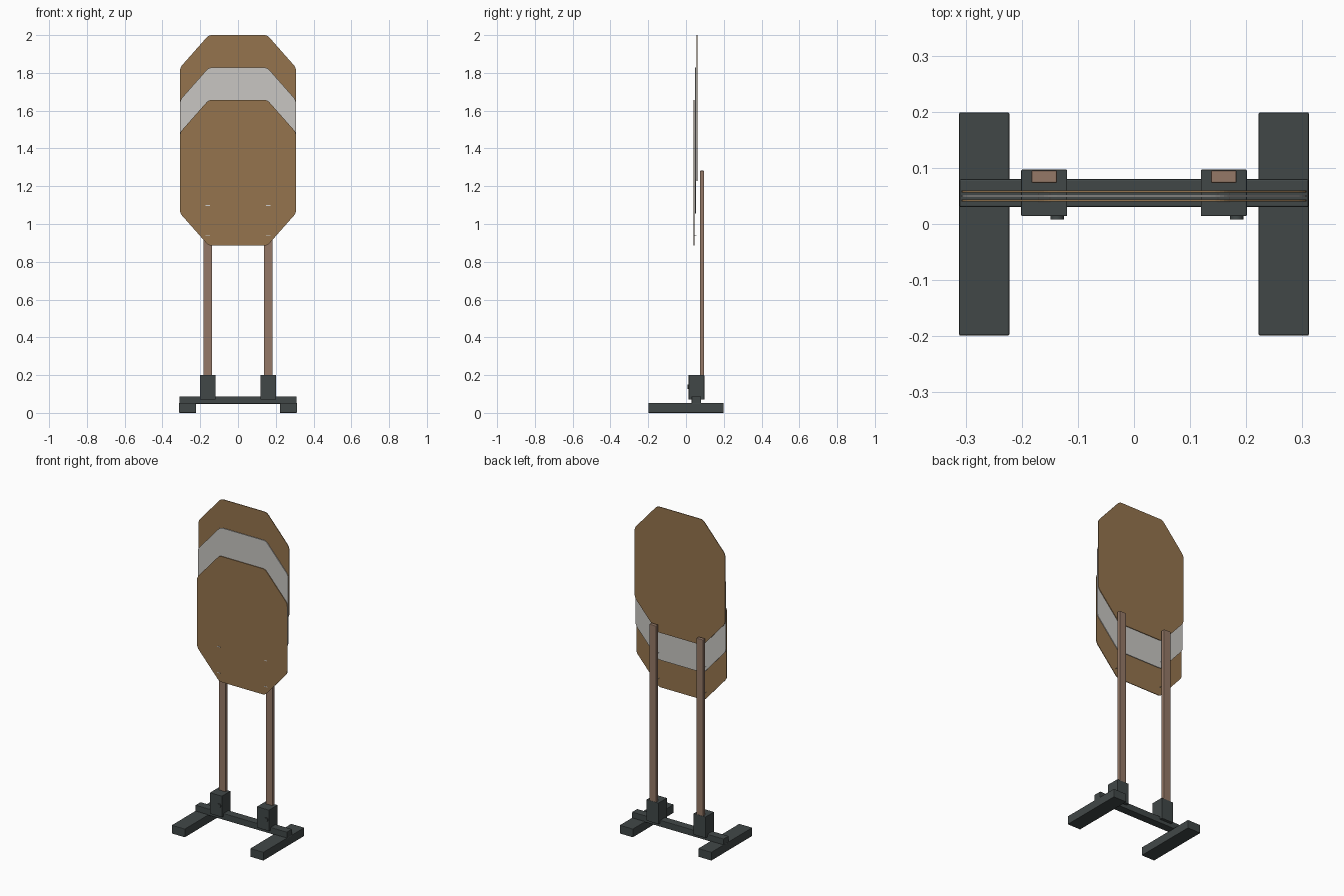
import bpy, bmesh, math
from mathutils import Vector

if "Cube" in bpy.data.objects:
    bpy.data.objects.remove(bpy.data.objects["Cube"])


def mat(name, rgb):
    m = bpy.data.materials.new(name)
    m.diffuse_color = (*rgb, 1)
    m.use_nodes = True
    m.node_tree.nodes["Principled BSDF"].inputs["Base Color"].default_value = m.diffuse_color
    return m


DARK = mat("dark grey metal", (0.053, 0.064, 0.064))
WOOD = mat("wood", (0.30, 0.19, 0.135))
CARD = mat("brown cardboard", (0.30, 0.175, 0.075))
WHITE = mat("white cardboard", (0.58, 0.565, 0.54))
STEEL = mat("staple steel", (0.62, 0.62, 0.62))


def finish(name, bm, m):
    bmesh.ops.recalc_face_normals(bm, faces=bm.faces)
    me = bpy.data.meshes.new(name)
    bm.to_mesh(me)
    bm.free()
    me.materials.append(m)
    ob = bpy.data.objects.new(name, me)
    bpy.context.collection.objects.link(ob)
    return ob


def box(name, lo, hi, m, bevel=0.0):
    bm = bmesh.new()
    bmesh.ops.create_cube(bm, size=1)
    for v in bm.verts:
        v.co = [(lo[i] + hi[i]) / 2 + v.co[i] * (hi[i] - lo[i]) for i in range(3)]
    if bevel:
        bmesh.ops.bevel(bm, geom=list(bm.edges), offset=bevel, segments=2,
                        profile=0.5, affect='EDGES')
    return finish(name, bm, m)


def plate(name, y, top, m):
    """Octagonal sheet with rounded corners, 0.772 tall."""
    h, t = 0.772, 0.004
    prof = [(-0.155, 0), (0.155, 0), (0.307, -0.172), (0.307, -h + 0.172),
            (0.155, -h), (-0.155, -h), (-0.307, -h + 0.172), (-0.307, -0.172)]
    pts = [Vector((x, z)) for x, z in prof]
    outline = []
    for i, p in enumerate(pts):
        a = p + (pts[i - 1] - p).normalized() * 0.018
        b = p + (pts[(i + 1) % 8] - p).normalized() * 0.018
        for k in range(5):
            s = k / 4
            outline.append(a * (1 - s) ** 2 + p * 2 * s * (1 - s) + b * s * s)
    bm = bmesh.new()
    f = bm.faces.new([bm.verts.new((q.x, y - t / 2, top + q.y)) for q in outline])
    ex = bmesh.ops.extrude_face_region(bm, geom=[f])
    bmesh.ops.translate(bm, vec=(0, t, 0),
                        verts=[e for e in ex["geom"] if isinstance(e, bmesh.types.BMVert)])
    return finish(name, bm, m)


# Base: two feet and a crossbar resting on them
for side, s in (("left", -1), ("right", 1)):
    c = s * 0.267
    box(side + "_foot", (c - 0.045, -0.199, 0), (c + 0.045, 0.199, 0.052), DARK, 0.003)
box("crossbar", (-0.311, 0.03, 0.048), (0.311, 0.08, 0.088), DARK, 0.003)

for side, s in (("left", -1), ("right", 1)):
    c = s * 0.16
    # Socket, post and clamping screw
    box(side + "_socket", (c - 0.041, 0.014, 0.07), (c + 0.041, 0.097, 0.2), DARK, 0.002)
    box(side + "_post", (c - 0.023, 0.073, 0.15), (c + 0.023, 0.0955, 1.282), WOOD, 0.003)
    bm = bmesh.new()
    bmesh.ops.create_cone(bm, cap_ends=True, segments=20, radius1=0.012,
                          radius2=0.012, depth=0.012)
    for v in bm.verts:
        x, y, z = v.co
        v.co = (c + 0.023 + x, 0.014 + z, 0.138 + y)
    knob = finish(side + "_clamp_screw", bm, DARK)
    for p in knob.data.polygons:
        p.use_smooth = len(p.vertices) == 4
    knob.data.set_sharp_from_angle(angle=math.radians(40))
    # Staples: a crown in front of the sheet and two legs through it
    for level, z in (("lower", 0.938), ("upper", 1.098)):
        n = f"{side}_{level}_staple"
        box(n, (c - 0.011, 0.0385, z - 0.002), (c + 0.011, 0.0395, z + 0.002), STEEL)
        for e in (-1, 1):
            x = c + e * 0.0105
            box(n + "_leg", (x - 0.001, 0.039, z - 0.001), (x + 0.001, 0.055, z + 0.001), STEEL)

# Three staggered target sheets
plate("front_sheet", 0.042, 1.657, CARD)
plate("middle_sheet", 0.050, 1.828, WHITE)
plate("back_sheet", 0.058, 2.0, CARD)
